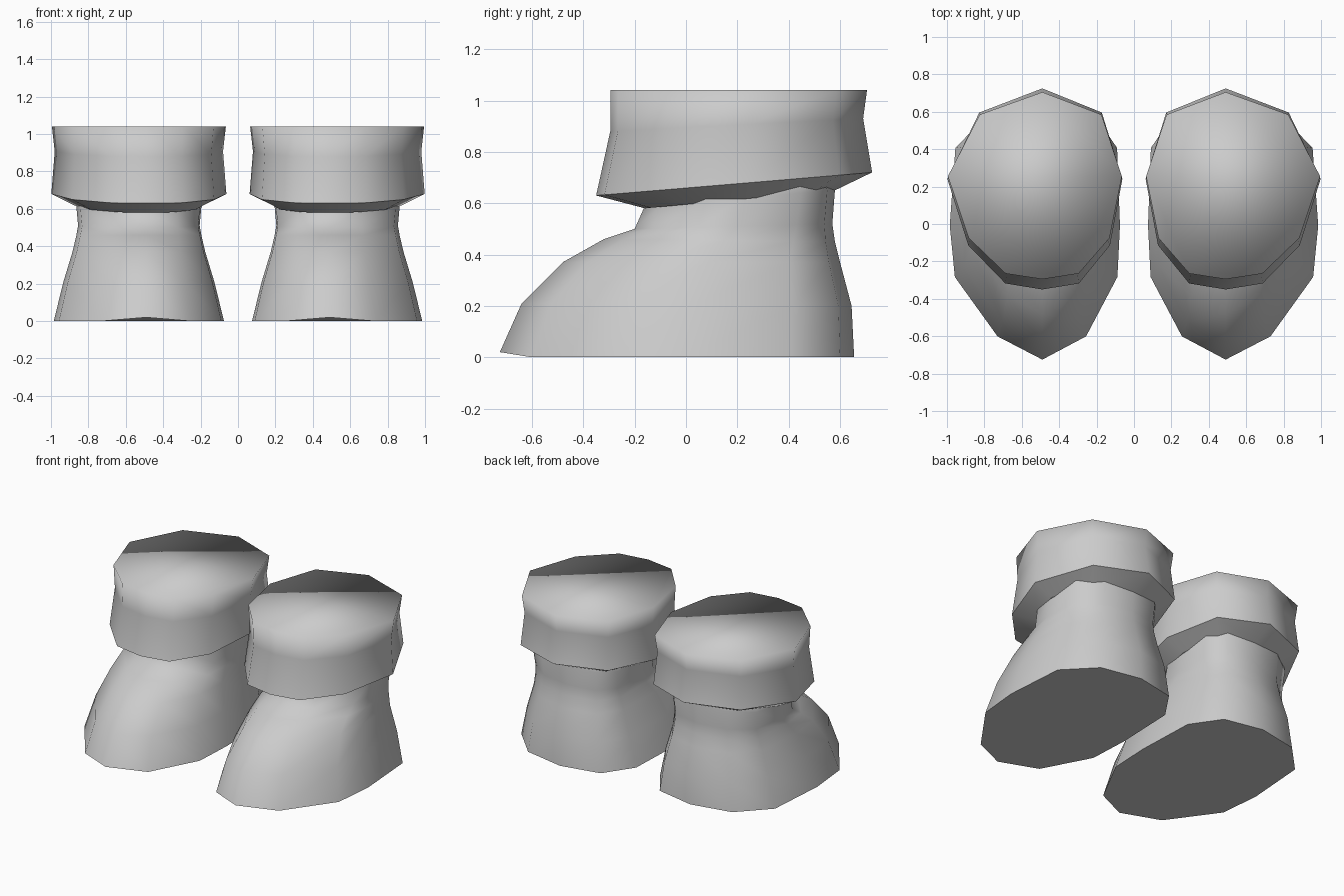
import bpy, bmesh

cube = bpy.data.objects.get("Cube")
if cube:
    bpy.data.objects.remove(cube, do_unlink=True)

grey = bpy.data.materials.new("plain grey")
grey.use_nodes = True
tone = (0.6, 0.6, 0.6, 1)
grey.diffuse_color = tone
grey.node_tree.nodes["Principled BSDF"].inputs["Base Color"].default_value = tone

# Half outlines: (share of length from front to back, share of half width)
FOOT = [(0, 0), (.09, .52), (.32, .955), (.52, 1), (.82, .95), (.96, .6), (1, 0)]
CUFF = [(0, 0), (.03, .42), (.22, .81), (.55, 1), (.88, .7), (1, 0)]


def add_ring(bm, outline, side, front, back, half, z_front, z_back):
    """One closed ring, tilted from front to back, widest point set outward."""
    right = [(t, w) for t, w in outline]
    left = [(t, -w) for t, w in reversed(outline[1:-1])]
    ring = []
    for t, w in right + left:
        x = .49 + .04 * w ** 4 + w * half
        ring.append(bm.verts.new((side * x, front + t * (back - front),
                                  z_front + t * (z_back - z_front))))
    return ring


def loft(name, outline, side, levels, sharp_rings):
    """Skin the rings, cap both ends and smooth all but the given rings."""
    bm = bmesh.new()
    rings = [add_ring(bm, outline, side, *level) for level in levels]
    n = len(rings[0])
    for low, high in zip(rings, rings[1:]):
        for i in range(n):
            j = (i + 1) % n
            bm.faces.new((low[i], low[j], high[j], high[i]))
    bm.faces.new(rings[0][::-1])
    bm.faces.new(rings[-1])
    if outline is FOOT:
        rings[0][0].co.z = .02      # lifted toe tip
    bmesh.ops.recalc_face_normals(bm, faces=bm.faces)
    for face in bm.faces:
        face.smooth = True
    for k in sharp_rings:
        for i in range(n):
            bm.edges.get((rings[k][i], rings[k][(i + 1) % n])).smooth = False
    mesh = bpy.data.meshes.new(name)
    bm.to_mesh(mesh)
    bm.free()
    mesh.materials.append(grey)
    bpy.context.collection.objects.link(bpy.data.objects.new(name, mesh))


# Levels: front y, back y, half width, front z, back z
foot_levels = [
    (-.725, .655, .455, 0, 0),
    (-.64, .645, .405, .21, .2),
    (-.48, .60, .355, .37, .37),
    (-.32, .58, .335, .46, .45),
    (-.2, .57, .325, .5, .52),
    (-.16, .58, .335, .59, .65),
    (-.14, .56, .32, .7, .75),
]
cuff_levels = [
    (-.16, .58, .345, .58, .65),
    (-.35, .725, .468, .63, .72),
    (-.295, .69, .45, .88, .93),
    (-.295, .705, .465, 1.04, 1.04),
]

for label, side in (("left", 1), ("right", -1)):
    loft(label + "_boot_foot", FOOT, side, foot_levels, [0])
    loft(label + "_boot_cuff", CUFF, side, cuff_levels, [0, 1])
